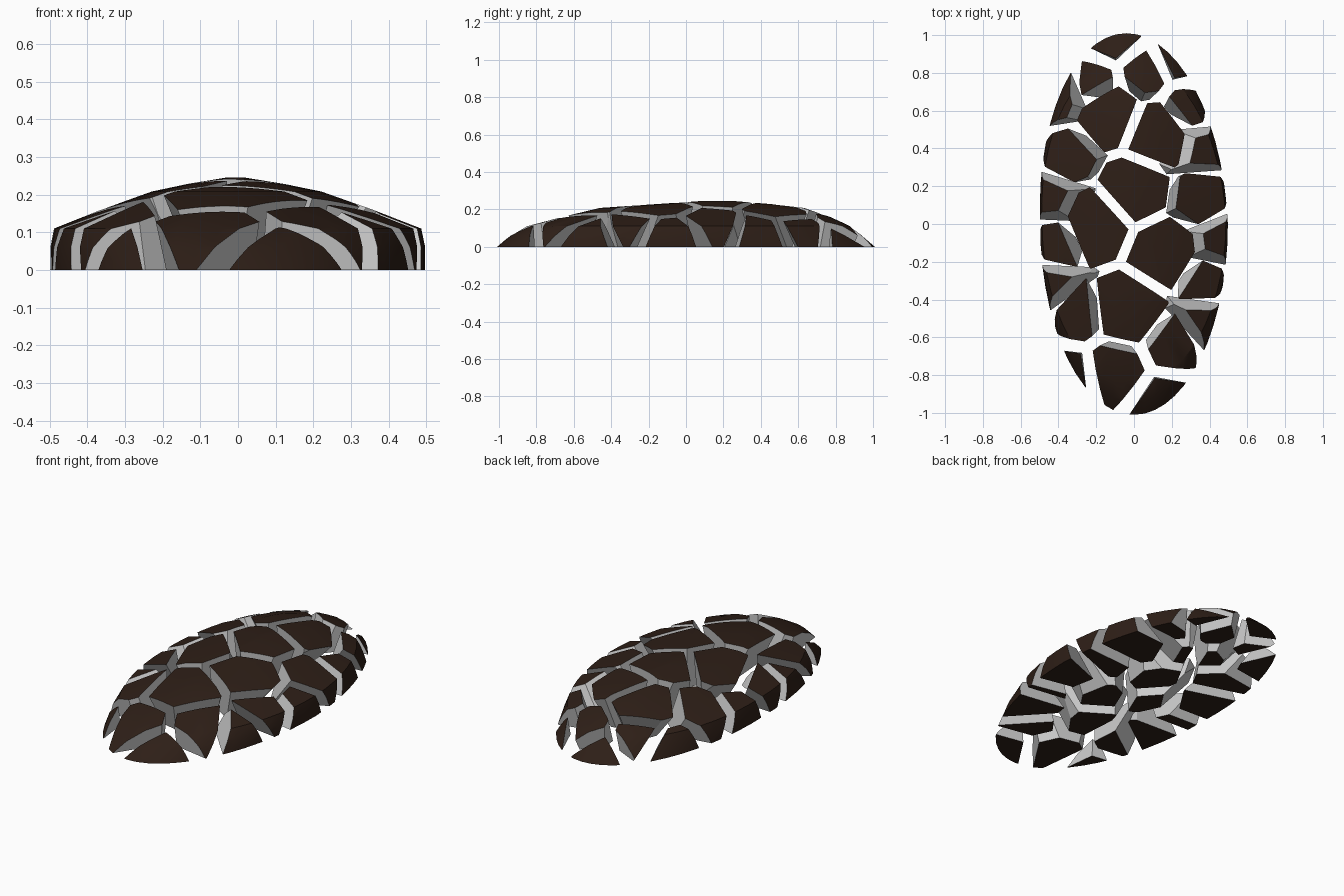
import bpy, bmesh, math
from mathutils import Vector

if "Cube" in bpy.data.objects:
    bpy.data.objects.remove(bpy.data.objects["Cube"])

SEGMENTS = 56
TAPER = .07      # cracks open up towards the base

# Dome profile: height, half width, front reach, back reach
PROFILE = [(0, .497, 1.01, 1.01), (.06, .497, .94, .94), (.11, .487, .85, .88),
           (.16, .36, .66, .77), (.208, .225, .46, .63), (.228, .13, .17, .46),
           (.246, .02, -.10, .24)]

# Crack centres: (height, half gap, pivot height) for crown, rim, low wedges and end tips
GROUPS = [
    (.15, .031, .17, [(-.13, .58), (.12, .48), (0, .18), (-.20, 0), (.16, -.15), (-.03, -.45)]),
    (.05, .034, .11, [(.06, .80), (-.22, .75), (.29, .62), (-.33, .36), (.33, .13), (-.41, -.10),
                      (.38, -.30), (-.32, -.47), (.22, -.63), (-.10, -.78)]),
    (-.05, .032, .06, [(-.38, .68), (.31, .40), (-.40, .13), (.42, -.10), (-.42, -.33), (.35, -.51)]),
    (.01, .039, .06, [(-.11, .98), (.23, .87), (-.36, -.81), (.16, -.95)]),
]


def material(name, rgb):
    m = bpy.data.materials.new(name)
    m.diffuse_color = (*rgb, 1)
    m.use_nodes = True
    m.node_tree.nodes["Principled BSDF"].inputs["Base Color"].default_value = m.diffuse_color
    return m


def make_dome():
    """Oblong flat-bottomed dome as a convex hull of stacked rings."""
    bm = bmesh.new()
    for z, rx, front, back in PROFILE:
        for i in range(SEGMENTS):
            a = 2 * math.pi * i / SEGMENTS
            y = (front + back) / 2 * math.sin(a) + (back - front) / 2
            # the outline leans a little to the left behind the middle
            x = rx * math.cos(a) - .04 * max(y, 0)
            bm.verts.new((x, y, z))
    bmesh.ops.convex_hull(bm, input=bm.verts[:])
    loose = [v for v in bm.verts if not v.link_faces]
    bmesh.ops.delete(bm, geom=loose, context='VERTS')
    bmesh.ops.dissolve_limit(bm, angle_limit=math.radians(.5),
                             verts=bm.verts[:], edges=bm.edges[:])
    bmesh.ops.recalc_face_normals(bm, faces=bm.faces[:])
    return bm


def cut(bm, point, normal):
    """Slice off the far side and cap the crack with a grey wall."""
    bmesh.ops.bisect_plane(bm, geom=bm.verts[:] + bm.edges[:] + bm.faces[:],
                           dist=1e-5, plane_co=point, plane_no=normal, clear_outer=True)
    rim = [e for e in bm.edges if e.is_boundary]
    if rim:
        for f in bmesh.ops.holes_fill(bm, edges=rim, sides=0)['faces']:
            f.material_index = 1


shell = material("dark_shell", (.027, .0135, .0085))
core = material("grey_core", (.8, .8, .8))
seeds = [(Vector((x, y, z)), gap, pivot) for z, gap, pivot, pts in GROUPS for x, y in pts]
dome = make_dome()

# Shatter the dome into one piece per centre
for i, (s, gap, pivot) in enumerate(seeds):
    bm = dome.copy()
    for j, (t, _, _) in enumerate(seeds):
        if i == j or not bm.faces:
            continue
        # crack plane between the two centres, taken at mid-height of the dome
        n = t - s
        flat = Vector((n.x, n.y, 0)).normalized()
        lean = n.z / math.hypot(n.x, n.y)
        n = Vector((flat.x, flat.y, lean)).normalized()
        mid = (s + t) / 2
        mid.z = .08
        p = mid - n * gap
        # slide the point along the plane to the pivot height, then lean the plane inwards
        p += Vector((0, 0, pivot - p.z)) - flat * (lean * (pivot - p.z))
        cut(bm, p, (n - Vector((0, 0, TAPER))).normalized())
    if bm.faces:
        bmesh.ops.recalc_face_normals(bm, faces=bm.faces[:])
        name = f"shell_piece_{i + 1:02d}"
        me = bpy.data.meshes.new(name)
        bm.to_mesh(me)
        me.materials.append(shell)
        me.materials.append(core)
        ob = bpy.data.objects.new(name, me)
        bpy.context.collection.objects.link(ob)
        ob.select_set(True)
        bpy.context.view_layer.objects.active = ob
    bm.free()
dome.free()

# Smooth outer skin, crisp crack edges
bpy.ops.object.shade_smooth_by_angle(angle=math.radians(25))
